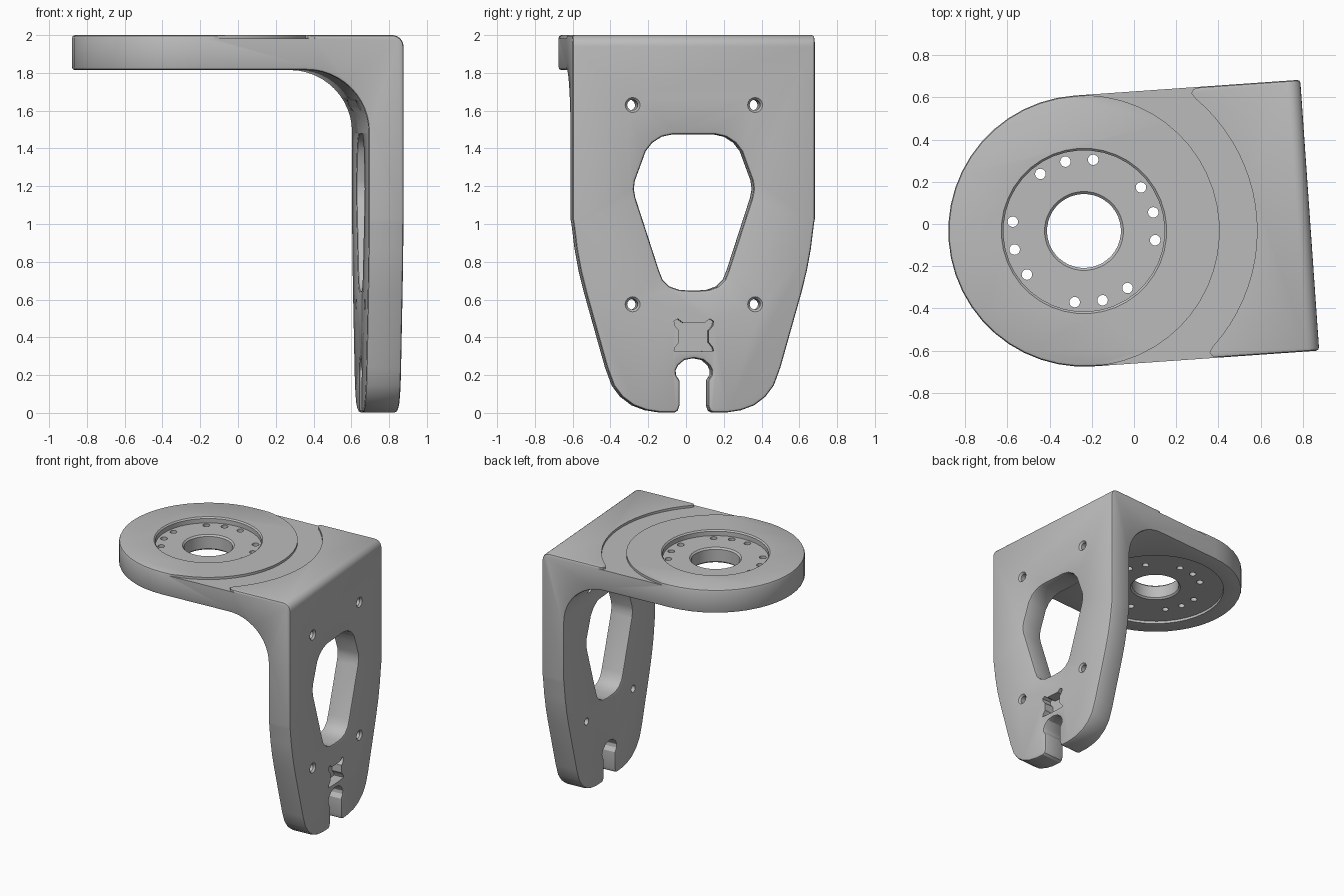
import bpy, bmesh, math
from mathutils import Matrix

cube = bpy.data.objects.get("Cube")
if cube:
    bpy.data.objects.remove(cube, do_unlink=True)

R, FACE, THICK, TOP = 0.643, 1.072, 0.185, 2.0


def add_object(name, bm):
    bmesh.ops.remove_doubles(bm, verts=bm.verts, dist=1e-5)
    bmesh.ops.recalc_face_normals(bm, faces=bm.faces)
    mesh = bpy.data.meshes.new(name)
    bm.to_mesh(mesh)
    bm.free()
    ob = bpy.data.objects.new(name, mesh)
    bpy.context.scene.collection.objects.link(ob)
    return ob


def prism(name, pts, axis, lo, hi):
    """Extrude a 2D outline along one axis."""
    place = {"x": lambda p, h: (h, p[0], p[1]),
             "y": lambda p, h: (p[0], h, p[1]),
             "z": lambda p, h: (p[0], p[1], h)}[axis]
    bm = bmesh.new()
    a = [bm.verts.new(place(p, lo)) for p in pts]
    b = [bm.verts.new(place(p, hi)) for p in pts]
    bm.faces.new(a)
    bm.faces.new(b)
    for i in range(len(pts)):
        j = (i + 1) % len(pts)
        bm.faces.new((a[i], a[j], b[j], b[i]))
    return add_object(name, bm)


def lathe(name, profile, steps, matrix=Matrix()):
    """Revolve a closed (radius, height) profile about z, then place it."""
    bm = bmesh.new()
    verts = [bm.verts.new((r, 0, z)) for r, z in profile]
    edges = [bm.edges.new(e) for e in zip(verts, verts[1:])]
    bmesh.ops.spin(bm, geom=verts + edges, cent=(0, 0, 0), axis=(0, 0, 1),
                   angle=math.tau, steps=steps)
    bmesh.ops.transform(bm, matrix=matrix, verts=bm.verts)
    return add_object(name, bm)


def arc(cx, cy, r, start, end, n):
    angles = [math.radians(start + (end - start) * i / n) for i in range(n + 1)]
    return [(cx + r * math.cos(t), cy + r * math.sin(t)) for t in angles]


def mirrored(half):
    return half + [(-y, z) for y, z in reversed(half) if y != 0]


def apply(ob, mod):
    bpy.context.view_layer.objects.active = ob
    with bpy.context.temp_override(object=ob, active_object=ob, selected_objects=[ob]):
        bpy.ops.object.modifier_apply(modifier=mod.name)


def combine(ob, tool, operation="DIFFERENCE"):
    tool.hide_render = True
    mod = ob.modifiers.new("cut", "BOOLEAN")
    mod.operation, mod.solver, mod.object = operation, "EXACT", tool
    apply(ob, mod)
    bpy.data.objects.remove(tool, do_unlink=True)


# L-shaped side profile with a large inner fillet and a small outer one
under, inner = TOP - THICK, FACE - THICK
profile = ([(-1, TOP), (-1, under)]
           + arc(inner - 0.33, under - 0.33, 0.33, 90, 0, 12)
           + [(inner, 0), (FACE, 0)]
           + arc(FACE - 0.06, TOP - 0.06, 0.06, 0, 90, 6))
bracket = prism("bracket", profile, "y", -0.8, 0.8)

# Footprint: round end on a straight arm
footprint = [(1.3, R)] + arc(0, 0, R, 90, 270, 24) + [(1.3, -R)]
combine(bracket, prism("footprint", footprint, "z", -0.5, 2.5), "INTERSECT")

# Tapered, rounded outline of the upright plate
outline = [(0, 0), (0.18, 0.003), (0.25, 0.014), (0.32, 0.04), (0.38, 0.085),
           (0.425, 0.145), (0.46, 0.24), (0.57, 0.63), (0.6, 0.75), (0.622, 0.87),
           (0.638, 1.0), (0.66, 1.12), (0.9, 1.3), (0.9, 2.3)]
combine(bracket, prism("outline", mirrored(outline), "x", -1.5, 1.5), "INTERSECT")

# Large opening and bottom slot in the upright plate
opening = [(0.11, 1.475), (0.17, 1.462), (0.22, 1.43), (0.255, 1.385), (0.275, 1.33),
           (0.312, 1.23), (0.318, 1.185), (0.31, 1.14), (0.185, 0.755),
           (0.165, 0.705), (0.13, 0.67), (0.08, 0.652), (0.03, 0.648)]
combine(bracket, prism("opening", mirrored(opening), "x", 0.7, 1.3))
slot = [(0.11, -0.05), (0.105, 0), (0.085, 0.012), (0.075, 0.04), (0.075, 0.17),
        (0.094, 0.2), (0.096, 0.225), (0.083, 0.252), (0.05, 0.28), (0, 0.29)]
combine(bracket, prism("slot", mirrored(slot), "x", 0.7, 1.3))

# Softened outer edges
bevel = bracket.modifiers.new("bevel", "BEVEL")
bevel.width, bevel.segments = 0.015, 2
bevel.limit_method, bevel.angle_limit = "ANGLE", math.radians(50)
bevel.use_clamp_overlap = False
apply(bracket, bevel)

# Shallow crescent step between the round end and the block
edge = [(0.553, 0.615), (0.565, 0.634), (0.6, 0.641), (0.6, 0.8), (0.06, 0.8)]
crescent = ([(x, -y) for x, y in reversed(edge)]
            + arc(0, 0, 0.82, -46, 46, 20) + edge
            + arc(0, 0, R, 84, -84, 24))
combine(bracket, prism("crescent", crescent, "z", TOP - 0.018, 2.2))

# Stepped bore through the round end, recessed above and below
bore = [(0, 1.6), (0.51, 1.6), (0.51, 1.835), (0.187, 1.835), (0.175, 1.847),
        (0.175, 1.943), (0.187, 1.955), (0.382, 1.955), (0.382, 1.99),
        (0.392, 2.0), (0.392, 2.1), (0, 2.1)]
combine(bracket, lathe("bore", bore, 40))

# Four groups of three small bolt holes
for quarter in range(4):
    for step in (-1, 0, 1):
        t = math.radians(11 + 90 * quarter + 22.4 * step)
        spot = Matrix.Translation((0.34 * math.cos(t), 0.34 * math.sin(t), 0))
        pin = [(0, 1.7), (0.025, 1.7), (0.025, 2.1), (0, 2.1)]
        combine(bracket, lathe("bolt_hole", pin, 16, spot))

# Four countersunk screw holes in the upright plate
screw = [(0, -0.4), (0.028, -0.4), (0.028, -0.014), (0.04, 0), (0.04, 0.1), (0, 0.1)]
for side in (-1, 1):
    for z in (0.575, 1.63):
        spot = Matrix.Translation((FACE, 0.325 * side, z)) @ Matrix.Rotation(math.pi / 2, 4, "Y")
        combine(bracket, lathe("screw_hole", screw, 16, spot))

# Small pocket with lobed corners
pocket = [(0, 0.475), (0.055, 0.475), (0.085, 0.498), (0.105, 0.485), (0.1, 0.46),
          (0.078, 0.435), (0.078, 0.375), (0.1, 0.347), (0.105, 0.328), (0, 0.325)]
combine(bracket, prism("pocket", mirrored(pocket), "x", FACE - 0.08, 1.3))

# Single grey finish
grey = bpy.data.materials.new("grey")
grey.use_nodes = True
colour = (0.5, 0.5, 0.5, 1)
grey.diffuse_color = colour
grey.node_tree.nodes["Principled BSDF"].inputs["Base Color"].default_value = colour
bracket.data.materials.clear()
bracket.data.materials.append(grey)
for face in bracket.data.polygons:
    face.material_index = 0

# Smooth shading and final placement
bpy.ops.object.select_all(action="DESELECT")
bracket.select_set(True)
bpy.context.view_layer.objects.active = bracket
bpy.ops.object.shade_smooth_by_angle(angle=math.radians(25))
bracket.rotation_euler.z = math.radians(4)
bracket.location = (-0.237, -0.033, 0)
